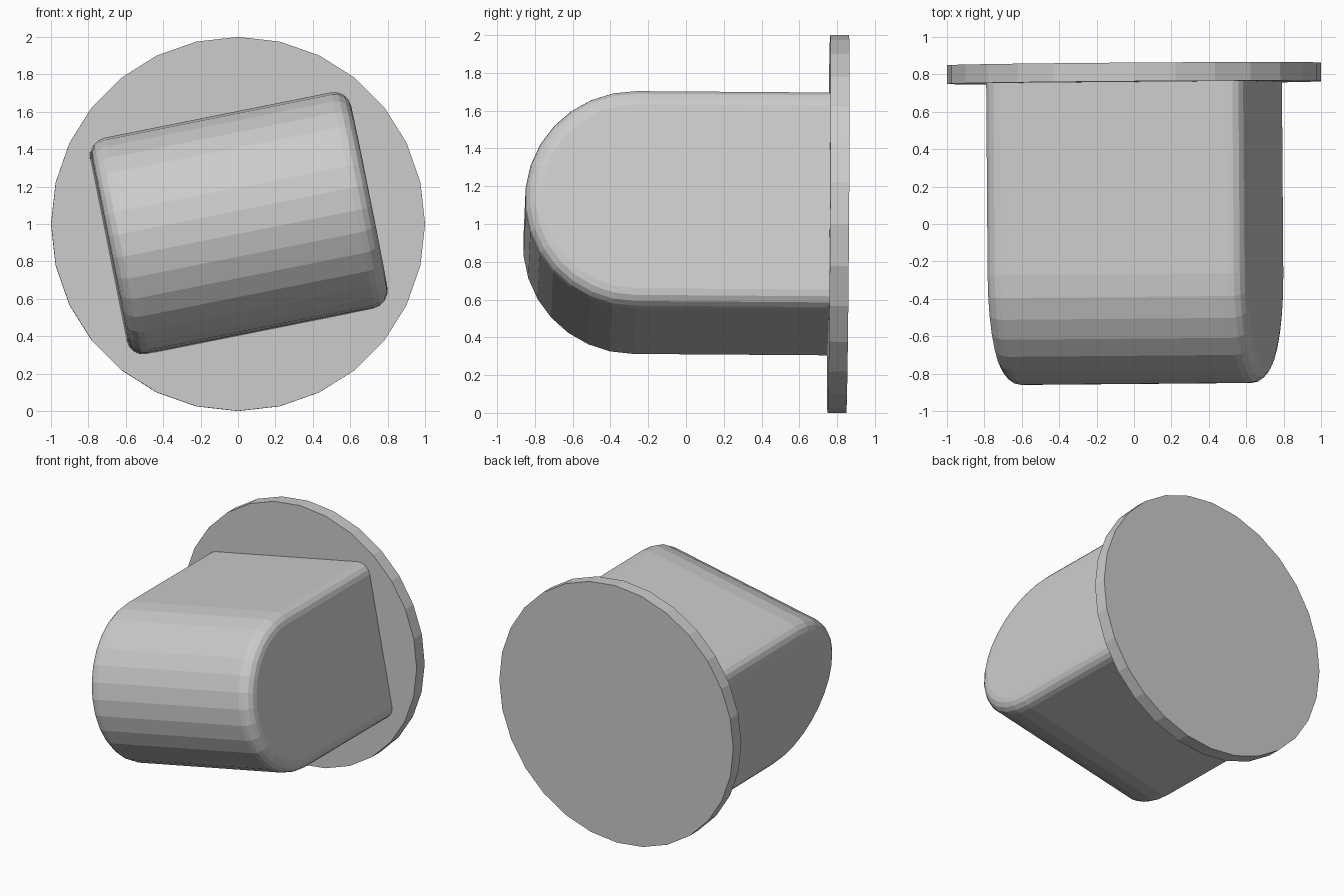
import bpy, bmesh, math
from mathutils import Matrix

if "Cube" in bpy.data.objects:
    bpy.data.objects.remove(bpy.data.objects["Cube"])

# Shared placement: the disc centre is the pivot, with a very slight lean
PIVOT = (0, 0.806, 1)
LEAN = (Matrix.Translation(PIVOT)
        @ Matrix.Rotation(0.0072, 4, 'Z')
        @ Matrix.Rotation(-0.0072, 4, 'X'))


def finish(bm, name, matrix):
    bmesh.ops.transform(bm, matrix=matrix, verts=bm.verts)
    bmesh.ops.recalc_face_normals(bm, faces=bm.faces)
    mesh = bpy.data.meshes.new(name)
    bm.to_mesh(mesh)
    bm.free()
    bpy.context.collection.objects.link(bpy.data.objects.new(name, mesh))


# Round back plate
bm = bmesh.new()
bmesh.ops.create_cone(bm, cap_ends=True, segments=28, radius1=1, radius2=1, depth=0.1)
finish(bm, "back_plate", LEAN @ Matrix.Rotation(math.pi / 2, 4, 'X'))

# Body: half-round profile lofted across its width, with rounded side edges
HALF_W, R, BEVEL, STEPS, ARC = 0.707, 0.586, 0.09, 4, 15
FRONT_Y = -0.272 - PIVOT[1]      # centre of the round nose, from the plate


def profile(bm, x, radius):
    pts = [(0, radius)]
    for i in range(ARC + 1):
        a = math.pi * i / ARC
        pts.append((FRONT_Y - radius * math.sin(a), radius * math.cos(a)))
    pts.append((0, -radius))
    return [bm.verts.new((x, y, z)) for y, z in pts]


right = [(HALF_W - BEVEL * (1 - math.sin(t)), R - BEVEL * (1 - math.cos(t)))
         for t in (math.pi / 2 * i / STEPS for i in range(STEPS + 1))]
sections = [(-x, r) for x, r in reversed(right)] + right

bm = bmesh.new()
rings = [profile(bm, x, r) for x, r in sections]
for a, b in zip(rings, rings[1:]):
    for i in range(len(a)):
        j = (i + 1) % len(a)
        bm.faces.new((a[i], a[j], b[j], b[i]))
bm.faces.new(rings[0])
bm.faces.new(rings[-1])
finish(bm, "rounded_body", LEAN @ Matrix.Rotation(math.radians(-11.3), 4, 'Y'))
